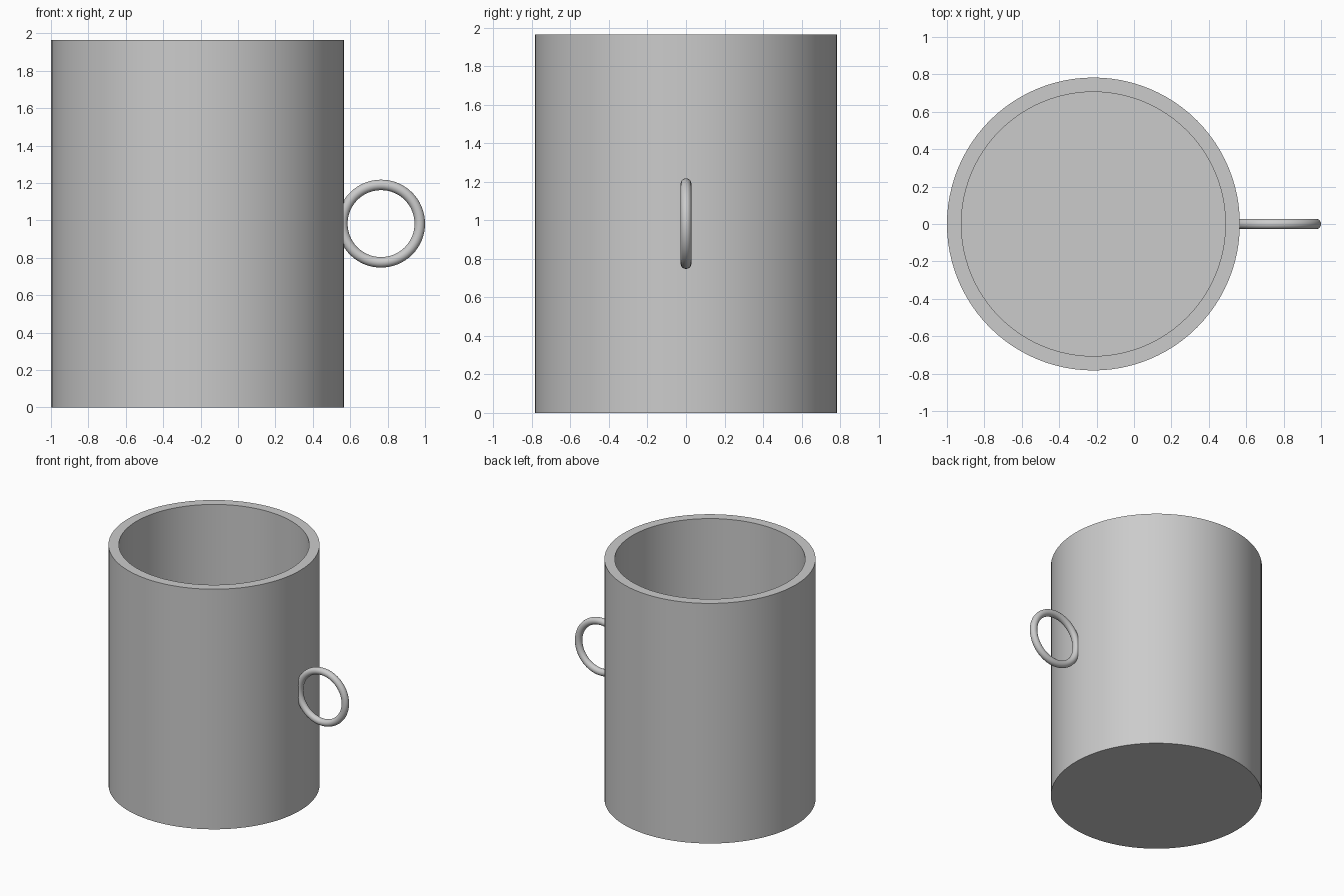
import bpy
import bmesh
import math
from mathutils import Vector

cube = bpy.data.objects.get("Cube")
if cube:
    bpy.data.objects.remove(cube, do_unlink=True)

# Shared grey material
grey = bpy.data.materials.new("light grey")
grey.use_nodes = True
colour = (0.6, 0.6, 0.6, 1)
grey.diffuse_color = colour
grey.node_tree.nodes["Principled BSDF"].inputs["Base Color"].default_value = colour

CENTRE_X, RADIUS, HEIGHT, WALL = -0.217, 0.783, 1.965, 0.077


def finish(obj):
    obj.data.materials.append(grey)
    bpy.ops.object.select_all(action="DESELECT")
    obj.select_set(True)
    bpy.context.view_layer.objects.active = obj
    bpy.ops.object.shade_smooth_by_angle(angle=math.radians(35))


def lathe(name, profile, segments):
    """Spin an (r, z) profile around the z axis."""
    bm = bmesh.new()
    verts = [bm.verts.new((r, 0, z)) for r, z in profile]
    edges = [bm.edges.new(pair) for pair in zip(verts, verts[1:])]
    bmesh.ops.spin(bm, geom=verts + edges, cent=(0, 0, 0), axis=(0, 0, 1),
                   angle=math.tau, steps=segments)
    bmesh.ops.remove_doubles(bm, verts=bm.verts, dist=0.0001)
    bmesh.ops.recalc_face_normals(bm, faces=bm.faces)
    mesh = bpy.data.meshes.new(name)
    bm.to_mesh(mesh)
    bm.free()
    obj = bpy.data.objects.new(name, mesh)
    bpy.context.collection.objects.link(obj)
    return obj


# Hollow cup body with a solid floor
inner = RADIUS - WALL
body = lathe("cup_body", [(0, 0), (RADIUS, 0), (RADIUS, HEIGHT),
                          (inner, HEIGHT), (inner, WALL), (0, WALL)], 96)
body.location = Vector((CENTRE_X, 0, 0))
finish(body)

# Upright ring handle, set slightly into the wall
bpy.ops.mesh.primitive_torus_add(
    major_radius=0.207, minor_radius=0.028, major_segments=64, minor_segments=20,
    location=(0.765, 0, HEIGHT / 2), rotation=(math.pi / 2, 0, 0))
handle = bpy.context.object
handle.name = "ring_handle"
finish(handle)
